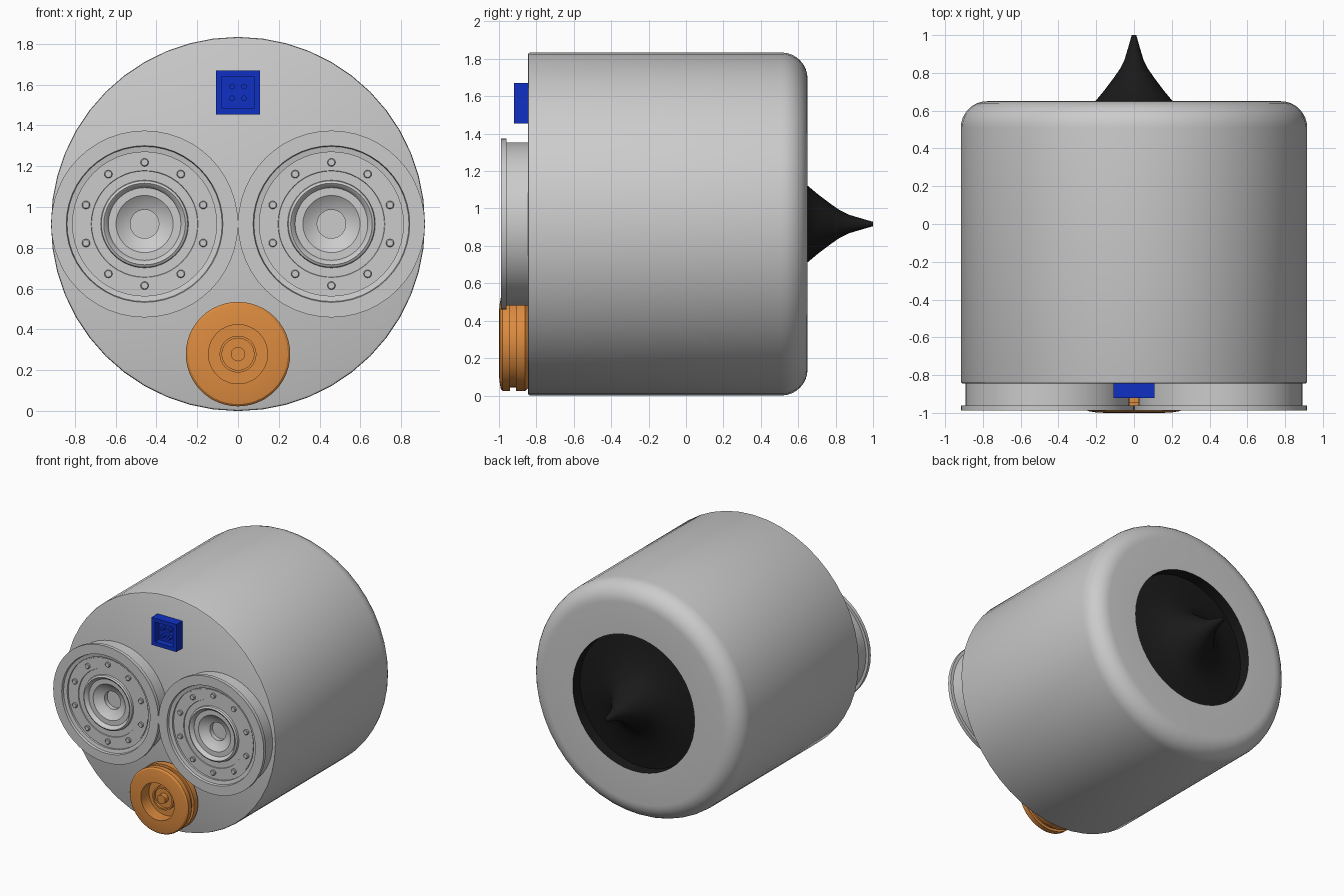
import bpy, bmesh, math
from math import cos, sin, pi


def material(name, rgb):
    m = bpy.data.materials.new(name)
    m.diffuse_color = (*rgb, 1)
    return m


def lathe(name, profile, centres, segs=48, phase=0.0, scale=1.0, mat=None):
    """Spin (radius, y) points, listed front to back, around y at each (x, z)."""
    bm = bmesh.new()
    for cx, cz in centres:
        rings = []
        for r, y in profile:
            n = 1 if r == 0 else segs
            rings.append([bm.verts.new((cx + r * scale * cos(phase + 2 * pi * k / segs), y,
                                        cz + r * scale * sin(phase + 2 * pi * k / segs)))
                          for k in range(n)])
        for a, b in zip(rings, rings[1:]):
            for k in range(segs):
                j = (k + 1) % segs
                if len(a) == 1:
                    bm.faces.new((a[0], b[k], b[j]))
                elif len(b) == 1:
                    bm.faces.new((a[k], b[0], a[j]))
                else:
                    bm.faces.new((a[k], b[k], b[j], a[j]))
    me = bpy.data.meshes.new(name)
    bm.to_mesh(me)
    bm.free()
    me.shade_smooth()
    me.set_sharp_from_angle(angle=math.radians(30))
    if mat:
        me.materials.append(mat)
    ob = bpy.data.objects.new(name, me)
    bpy.context.collection.objects.link(ob)
    return ob


black = material("black", (0.01, 0.01, 0.01))
orange = material("orange", (0.72, 0.26, 0.05))
blue = material("blue", (0.005, 0.03, 0.55))
R = 0.917

# Main drum with a rounded rear edge and open rear rim
round_edge = [(R - 0.14 + 0.14 * cos(i * pi / 16), 0.51 + 0.14 * sin(i * pi / 16))
              for i in range(9)]
lathe("drum_body", [(0, -0.845), (0.905, -0.845), (0.914, -0.841), (R, -0.832)]
      + round_edge + [(0.53, 0.65)], [(0, R)])

# Recessed black spike at the rear
lathe("rear_spike", [(0.53, 0.65), (0.53, 0.56), (0.42, 0.575), (0.31, 0.605),
                     (0.205, 0.65), (0.155, 0.71), (0.11, 0.77), (0.075, 0.82),
                     (0.05, 0.87), (0.032, 0.93), (0.016, 0.985), (0.012, 1.0), (0, 1.0)],
      [(0, R)], mat=black)

# Pair of flanged ports
for side, x in (("left", -0.458), ("right", 0.458)):
    lathe(side + "_port", [(0, -0.87), (0.07, -0.87), (0.07, -0.905), (0.105, -0.918),
                           (0.14, -0.945), (0.178, -0.945), (0.187, -0.962), (0.2, -0.972),
                           (0.212, -0.965), (0.215, -0.95), (0.26, -0.95), (0.262, -0.956),
                           (0.345, -0.956), (0.345, -0.95), (0.353, -0.95), (0.353, -0.965),
                           (0.38, -0.97), (0.384, -0.988), (0.458, -0.988), (0.458, -0.96),
                           (0.435, -0.96), (0.435, -0.845), (0, -0.845)], [(x, R)])
    # Ring of ten bolts
    bolts = [(x + 0.302 * sin(k * pi / 5), R + 0.302 * cos(k * pi / 5)) for k in range(10)]
    lathe(side + "_port_bolts", [(0, -0.972), (0.016, -0.972), (0.02, -0.968),
                                 (0.02, -0.95), (0, -0.95)], bolts, segs=12)

# Orange grooved fitting with a recessed centre stud
lathe("orange_fitting", [(0, -0.955), (0.035, -0.955), (0.035, -0.915), (0.078, -0.915),
                         (0.078, -0.935), (0.09, -0.935), (0.09, -0.9), (0.145, -0.9),
                         (0.145, -1.0), (0.2, -0.998), (0.245, -0.99), (0.256, -0.98),
                         (0.256, -0.942), (0.236, -0.942), (0.236, -0.91), (0.256, -0.91),
                         (0.256, -0.862), (0.24, -0.845), (0, -0.845)], [(0, 0.279)], mat=orange)

# Blue square socket with four pins
lathe("blue_socket", [(0, -0.87), (0.078, -0.87), (0.078, -0.92), (0.108, -0.92),
                      (0.108, -0.845), (0, -0.845)], [(0, 1.562)],
      segs=4, phase=pi / 4, scale=math.sqrt(2), mat=blue)
lathe("socket_pins", [(0, -0.91), (0.014, -0.91), (0.014, -0.865), (0, -0.865)],
      [(sx * 0.029, 1.562 + sz * 0.029) for sx in (-1, 1) for sz in (-1, 1)],
      segs=12, mat=blue)
